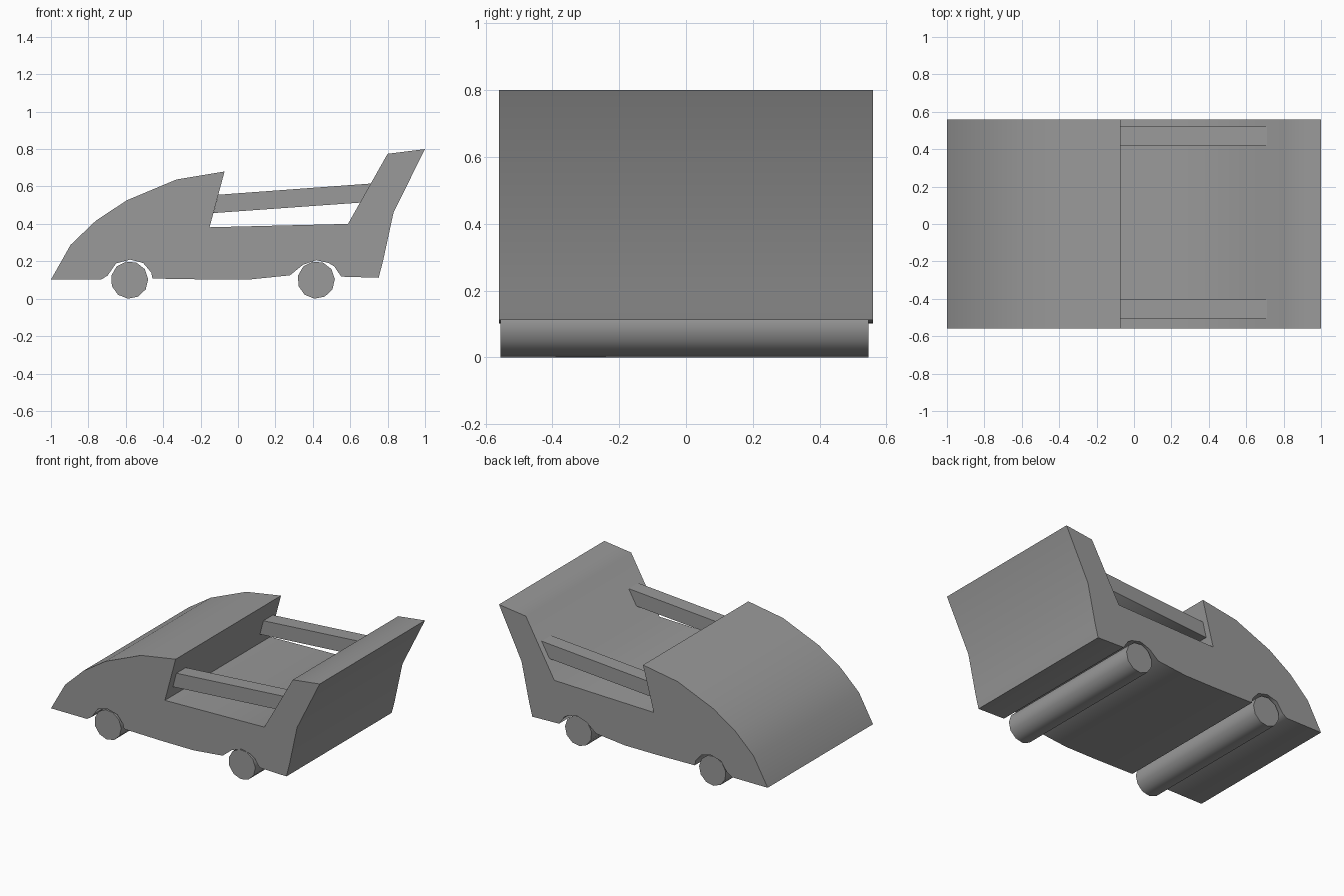
import bpy, bmesh
from math import cos, sin, pi, radians

if "Cube" in bpy.data.objects:
    bpy.data.objects.remove(bpy.data.objects["Cube"])

grey = bpy.data.materials.new("dark_grey")
grey.diffuse_color = (0.32, 0.32, 0.32, 1)
grey.use_nodes = True
grey.node_tree.nodes["Principled BSDF"].inputs["Base Color"].default_value = grey.diffuse_color


def extrude_profile(name, pts, y0, y1):
    """Extrude an (x, z) outline along y into a closed solid."""
    bm = bmesh.new()
    face = bm.faces.new([bm.verts.new((x, y0, z)) for x, z in pts])
    side = bmesh.ops.extrude_face_region(bm, geom=[face])
    new = [g for g in side["geom"] if isinstance(g, bmesh.types.BMVert)]
    bmesh.ops.translate(bm, vec=(0, y1 - y0, 0), verts=new)
    bmesh.ops.recalc_face_normals(bm, faces=bm.faces)
    mesh = bpy.data.meshes.new(name)
    bm.to_mesh(mesh)
    bm.free()
    mesh.materials.append(grey)
    obj = bpy.data.objects.new(name, mesh)
    bpy.context.collection.objects.link(obj)
    return obj


# Body: nose, open seating bed, raised tail and wheel arches
nose = [(-1.0, 0.102), (-0.895, 0.288), (-0.76, 0.417), (-0.595, 0.526),
        (-0.33, 0.637), (-0.072, 0.68)]
bed_and_tail = [(-0.152, 0.382), (0.588, 0.4), (0.80, 0.775), (1.0, 0.80),
                (0.832, 0.463), (0.775, 0.2), (0.752, 0.112)]
rear_arch = [(0.552, 0.118), (0.515, 0.172), (0.485, 0.191), (0.418, 0.206),
             (0.348, 0.182), (0.278, 0.125)]
front_arch = [(0.063, 0.103), (-0.17, 0.103), (-0.457, 0.108),
              (-0.464, 0.14), (-0.507, 0.191), (-0.577, 0.209),
              (-0.652, 0.189), (-0.697, 0.124), (-0.732, 0.102)]
parts = [extrude_profile("body", nose + bed_and_tail + rear_arch + front_arch,
                         -0.56, 0.56)]

# Side rails bridging the bed
rail = [(-0.105, 0.556), (0.714, 0.616), (0.656, 0.514), (-0.131, 0.458)]
for name, y0 in (("rail_near", -0.505), ("rail_far", 0.42)):
    parts.append(extrude_profile(name, rail, y0, y0 + 0.1))

# Full-width rollers serving as wheels
for name, cx in (("front_roller", -0.58), ("rear_roller", 0.418)):
    ring = [(cx + 0.1 * cos(radians(3) + 2 * pi * i / 11),
             0.1 + 0.1 * sin(radians(3) + 2 * pi * i / 11))
            for i in range(11)]
    parts.append(extrude_profile(name, ring, -0.555, 0.547))

# Soft shading across the bends of the outline
for obj in parts:
    obj.select_set(True)
bpy.context.view_layer.objects.active = parts[0]
bpy.ops.object.shade_smooth_by_angle(angle=radians(62))
